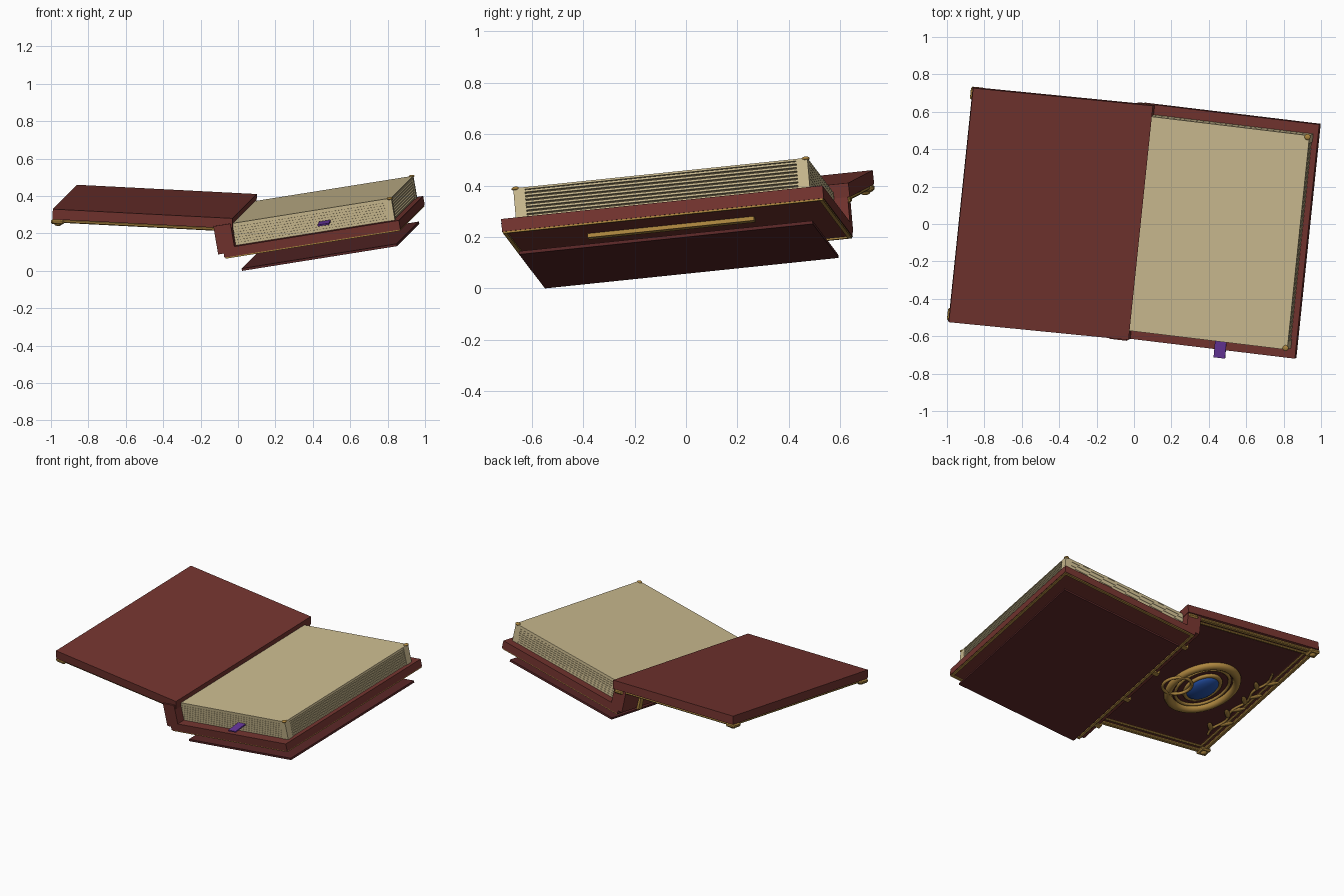
import bpy, math
from mathutils import Vector, Matrix

if "Cube" in bpy.data.objects:
    bpy.data.objects.remove(bpy.data.objects["Cube"])


def mat(name, r, g, b):
    m = bpy.data.materials.new(name)
    m.diffuse_color = (r, g, b, 1)
    m.use_nodes = True
    m.node_tree.nodes["Principled BSDF"].inputs["Base Color"].default_value = m.diffuse_color
    return m


LEATHER = mat("leather", 0.17, 0.034, 0.028)
DARK = mat("dark_leather", 0.10, 0.02, 0.02)
PAPER = mat("paper", 0.60, 0.50, 0.28)
SHADE = mat("page_gap", 0.10, 0.075, 0.04)
GOLD = mat("gold", 0.42, 0.24, 0.05)
BLUE = mat("gem_blue", 0.02, 0.09, 0.42)
PURPLE = mat("ribbon_purple", 0.13, 0.035, 0.32)


def frame(origin, along, v):
    v = Vector(v).normalized()
    a = Vector(along)
    a = (a - v * a.dot(v)).normalized()
    m = Matrix((a, v, a.cross(v))).transposed().to_4x4()
    m.translation = origin
    return m


V = (0.13, 1.25, 0.13)
LEN = 1.265
# right half: origin at the front right corner of the back cover's top face
R = frame((0.86, -0.72, 0.27), (0.88, -0.11, 0.14), V)
# left half: origin at the front left corner of the opened cover's top face
L = frame((-0.99, -0.525, 0.33), (0.96, -0.10, -0.05), V)


def finish(name, m, mtl, smooth=False):
    o = bpy.context.object
    o.name = name
    o.matrix_world = m
    o.data.materials.append(mtl)
    if smooth:
        o.data.shade_smooth()
    return o


def box(name, fr, lo, hi, mtl, bevel=0):
    lo, hi = Vector(lo), Vector(hi)
    bpy.ops.mesh.primitive_cube_add(size=1)
    d = hi - lo
    bpy.context.object.data.transform(Matrix.Diagonal((*d, 1)))
    o = finish(name, fr @ Matrix.Translation((lo + hi) / 2), mtl)
    if bevel:
        b = o.modifiers.new("bevel", "BEVEL")
        b.width, b.segments = bevel, 1
    return o


def blob(name, fr, c, s, mtl, rot=0):
    bpy.ops.mesh.primitive_uv_sphere_add(segments=24, ring_count=12, radius=1)
    bpy.context.object.data.transform(Matrix.Rotation(rot, 4, 'Z') @ Matrix.Diagonal((*s, 1)))
    return finish(name, fr @ Matrix.Translation(c), mtl, True)


def ring(name, fr, c, ra, rb, t, mtl):
    bpy.ops.mesh.primitive_torus_add(major_radius=1, minor_radius=t / ra,
                                     major_segments=48, minor_segments=10)
    bpy.context.object.data.transform(Matrix.Diagonal((ra, rb, ra, 1)))
    return finish(name, fr @ Matrix.Translation(c), mtl, True)


# back cover, spine and the loose panel under it
box("back_cover", R, (-0.96, 0, -0.05), (0, LEN, 0), LEATHER)
box("spine", R, (-0.99, 0, -0.028), (-0.897, LEN, 0.125), LEATHER)
box("lower_panel", R, (-0.885, 0.055, -0.14), (-0.039, 1.21, -0.127), DARK)
box("under_strip", R, (-0.30, 0.305, -0.066), (-0.25, 0.96, -0.05), GOLD)

# thin gold trim under the back cover
for k, v0 in enumerate((0.003, LEN - 0.018)):
    box(f"back_trim_end_{k}", R, (-0.955, v0, -0.057), (-0.003, v0 + 0.015, -0.05), GOLD)
for k, u0 in enumerate((-0.955, -0.018)):
    box(f"back_trim_side_{k}", R, (u0, 0.018, -0.057), (u0 + 0.015, LEN - 0.018, -0.05), GOLD)

# gold bands across the spine
for k in range(4):
    c = LEN * (0.125 + 0.25 * k)
    box(f"spine_band_{k}", R, (-1.005, c - 0.016, -0.036), (-0.95, c + 0.016, 0.085), GOLD)

# page block: shaded core, page layers, top sheet and corner posts
P0, P1 = 0.055, 1.212
box("page_core", R, (-0.895, P0 + 0.004, 0), (-0.045, P1 - 0.004, 0.112), SHADE)
N = 8
for k in range(N):
    z = 0.002 + k * 0.0142
    box(f"page_layer_{k}", R, (-0.895, P0 + 0.001, z), (-0.031, P1 - 0.001, z + 0.0085), PAPER)
    box(f"page_end_{k}", R, (-0.894, P0 + 0.0005, z - 0.001), (-0.05, P1 - 0.0005, z + 0.0122), PAPER)
box("top_page", R, (-0.897, P0, 0.112), (-0.027, P1, 0.12), PAPER)
for k, v0 in enumerate((P0, P1 - 0.045)):
    box(f"page_post_{k}", R, (-0.07, v0, 0), (-0.027, v0 + 0.045, 0.12), PAPER)
    blob(f"page_stud_{k}", R, (-0.037, v0 + (0.008, 0.037)[k], 0.119), (0.016, 0.016, 0.008), GOLD)

# ribbon bookmark
tilt = R @ Matrix.Translation((-0.40, 0.06, 0.052)) @ Matrix.Rotation(math.radians(5), 4, 'X')
box("ribbon", tilt, (-0.031, -0.10, -0.004), (0.031, 0.02, 0.004), PURPLE)

# opened front cover with recessed-looking dark panel
W, B = 0.967, -0.055
box("front_cover", L, (0, 0, B), (W, LEN, 0), LEATHER)
box("front_panel", L, (0.08, 0.08, B - 0.004), (W - 0.08, LEN - 0.08, B), DARK)

# double gold frame rails
for j, (ins, w, h) in enumerate(((0.012, 0.026, 0.018), (0.055, 0.018, 0.013))):
    for k in range(2):
        v0 = (ins, LEN - ins - w)[k]
        u0 = (ins, W - ins - w)[k]
        box(f"frame_end_{j}_{k}", L, (ins, v0, B - h), (W - ins, v0 + w, B), GOLD, 0.005)
        box(f"frame_side_{j}_{k}", L, (u0, ins, B - h), (u0 + w, LEN - ins, B), GOLD, 0.005)

# corner caps with studs
for k in range(4):
    u0 = (-0.008, W - 0.075)[k % 2]
    v0 = (0.03 - 0.03, LEN - 0.07)[k // 2]
    box(f"corner_cap_{k}", L, (u0, v0, B - 0.026), (u0 + 0.07, v0 + 0.07, B), GOLD, 0.008)
    blob(f"corner_stud_{k}", L, (u0 + 0.035, v0 + 0.035, B - 0.026), (0.02, 0.02, 0.012), GOLD)

# medallion: oval rings, link ring and gem
cu, cv = 0.43, 0.62
ring("medallion_ring", L, (cu, cv, B - 0.014), 0.195, 0.245, 0.024, GOLD)
ring("medallion_inner_ring", L, (cu, cv, B - 0.012), 0.15, 0.20, 0.009, GOLD)
ring("gem_setting", L, (cu, cv, B - 0.014), 0.095, 0.135, 0.012, GOLD)
blob("gem", L, (cu, cv, B - 0.012), (0.088, 0.128, 0.04), BLUE)
ring("link_ring", L, (cu + 0.17, cv - 0.03, B - 0.03), 0.09, 0.09, 0.010, GOLD)

# leafy vine along the fore edge
cd = bpy.data.curves.new("vine_stem", 'CURVE')
cd.dimensions = '3D'
cd.bevel_depth, cd.bevel_resolution = 0.008, 2
sp = cd.splines.new('POLY')
pts = [(0.105 + 0.015 * math.sin(i * 0.9), 0.20 + 0.033 * i, B - 0.012) for i in range(23)]
sp.points.add(len(pts) - 1)
for p, q in zip(sp.points, pts):
    p.co = (*q, 1)
vine = bpy.data.objects.new("vine_stem", cd)
bpy.context.collection.objects.link(vine)
vine.matrix_world = L
cd.materials.append(GOLD)
for k in range(8):
    s = (-1) ** k
    u, v, z = pts[2 + k * 5 // 2]
    blob(f"vine_leaf_{k}", L, (u + 0.028 * s, v + 0.02, z - 0.006), (0.016, 0.045, 0.009), GOLD, -0.7 * s)
